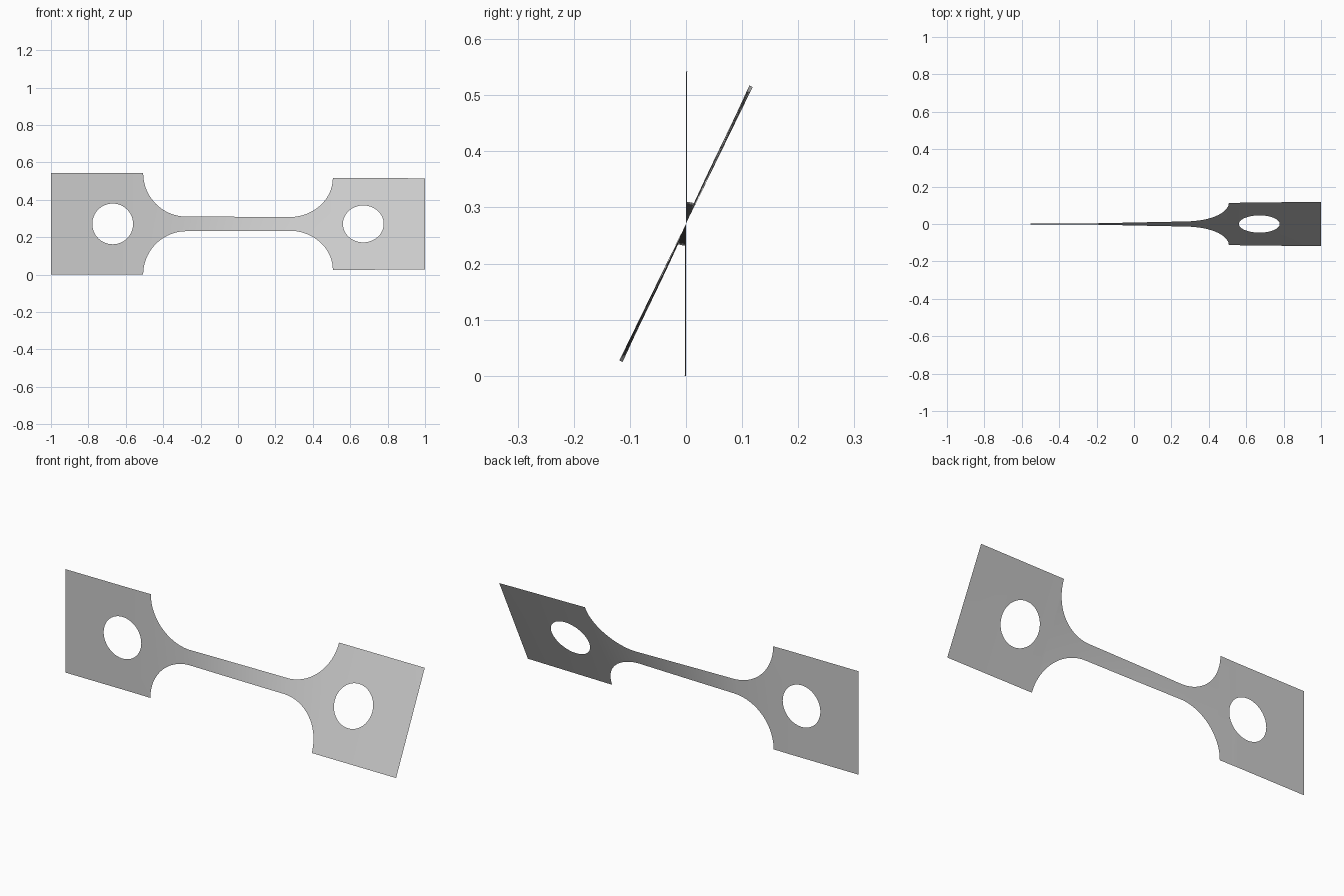
import bpy, bmesh, math

cube = bpy.data.objects.get("Cube")
if cube:
    bpy.data.objects.remove(cube, do_unlink=True)

HEAD, NECK = 0.271, 0.039            # half heights of grip and gauge
FILLET = HEAD - NECK                 # shoulder radius
FILLET_X = 0.275                     # where the shoulder begins
HOLE_X, HOLE_R = 0.67, 0.109
# twist in degrees along the length
TWIST = [(-1, 0), (-0.6, 0.1), (-0.5, 0.5), (-0.3, 2.5), (0.3, 21),
         (0.5, 24.6), (1, 26)]


def half_height(x):
    d = abs(x) - FILLET_X
    if d <= 0:
        return NECK
    if d >= FILLET - 1e-6:
        return HEAD
    return HEAD - math.sqrt(FILLET ** 2 - d ** 2)


def hole_half(x):
    return math.sqrt(max(0, HOLE_R ** 2 - (abs(x) - HOLE_X) ** 2))


def twist(x):
    for (x0, a0), (x1, a1) in zip(TWIST, TWIST[1:]):
        if x <= x1:
            return math.radians(a0 + (a1 - a0) * (x - x0) / (x1 - x0))
    return math.radians(TWIST[-1][1])


# Stations along one half: gauge, shoulder, hole, grip end
half = [FILLET_X * i / 10 for i in range(10)]
half += [FILLET_X + FILLET * math.sin(math.pi / 2 * i / 20) for i in range(21)]
half += [HOLE_X - HOLE_R * math.cos(math.pi * i / 32) for i in range(33)]
half += [0.85, 0.92, 1.0]
stations = [-x for x in reversed(half[1:])] + half

# Twisted sheet, as a strip above and a strip below the axis
bm = bmesh.new()
for side in (1, -1):
    columns = []
    for x in stations:
        a = twist(x)
        columns.append([bm.verts.new((x, side * r * math.sin(a),
                                      HEAD + side * r * math.cos(a)))
                        for r in (hole_half(x), half_height(x))])
    for (a0, a1), (b0, b1) in zip(columns, columns[1:]):
        quad = (a0, b0, b1, a1)
        bm.faces.new(quad if side > 0 else quad[::-1])
bmesh.ops.remove_doubles(bm, verts=bm.verts, dist=1e-5)
for f in bm.faces:
    f.smooth = True
mesh = bpy.data.meshes.new("twisted_test_strip")
bm.to_mesh(mesh)
bm.free()

# Plain grey metal
grey = bpy.data.materials.new("light_grey")
grey.use_nodes = True
colour = (0.6, 0.6, 0.6, 1)
grey.diffuse_color = colour
grey.node_tree.nodes["Principled BSDF"].inputs["Base Color"].default_value = colour
mesh.materials.append(grey)

strip = bpy.data.objects.new("twisted_test_strip", mesh)
bpy.context.collection.objects.link(strip)
